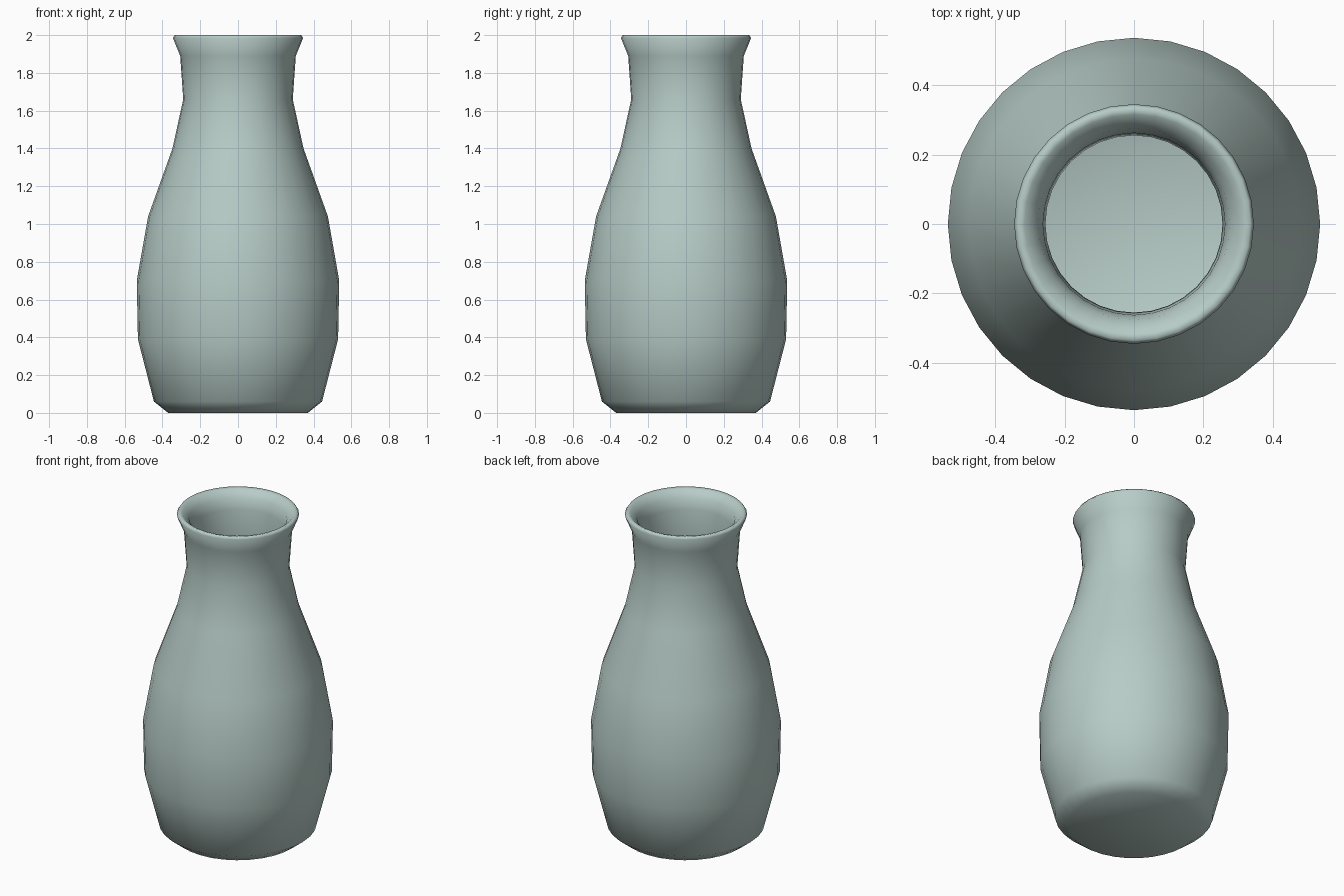
import bpy, bmesh, math

if "Cube" in bpy.data.objects:
    bpy.data.objects.remove(bpy.data.objects["Cube"])

SIDES = 32

# Pale grey-green glaze
glaze = bpy.data.materials.new("pale_celadon")
glaze.diffuse_color = (0.47, 0.60, 0.565, 1.0)
glaze.use_nodes = True
glaze.node_tree.nodes["Principled BSDF"].inputs["Base Color"].default_value = glaze.diffuse_color

# Profile (radius, height): base, outer wall, flared lip, inner wall, inner floor
profile = [
    (0.37, 0.0), (0.445, 0.06), (0.53, 0.39), (0.536, 0.70), (0.476, 1.04),
    (0.347, 1.40), (0.29, 1.66), (0.306, 1.89), (0.345, 1.985), (0.335, 2.0),
    (0.315, 1.995), (0.277, 1.955), (0.262, 1.89), (0.255, 1.66),
    (0.31, 1.39), (0.44, 1.03), (0.50, 0.70), (0.495, 0.40),
    (0.415, 0.08), (0.36, 0.04),
]


def lathe(name, points, mat):
    """Spin a profile around z, closing both ends with a fan."""
    bm = bmesh.new()
    rings = []
    for r, z in points:
        rings.append([bm.verts.new((r * math.cos(2 * math.pi * i / SIDES),
                                    r * math.sin(2 * math.pi * i / SIDES), z))
                      for i in range(SIDES)])
    for a, b in zip(rings, rings[1:]):
        for i in range(SIDES):
            j = (i + 1) % SIDES
            bm.faces.new((a[i], a[j], b[j], b[i]))
    # underside and inner floor
    for ring, z, flip in ((rings[0], points[0][1], True), (rings[-1], points[-1][1], False)):
        c = bm.verts.new((0, 0, z))
        for i in range(SIDES):
            j = (i + 1) % SIDES
            bm.faces.new((c, ring[j], ring[i]) if flip else (c, ring[i], ring[j]))
    for f in bm.faces:
        f.smooth = True
    mesh = bpy.data.meshes.new(name)
    bm.to_mesh(mesh)
    bm.free()
    mesh.materials.append(mat)
    obj = bpy.data.objects.new(name, mesh)
    bpy.context.collection.objects.link(obj)
    return obj


lathe("vase", profile, glaze)
